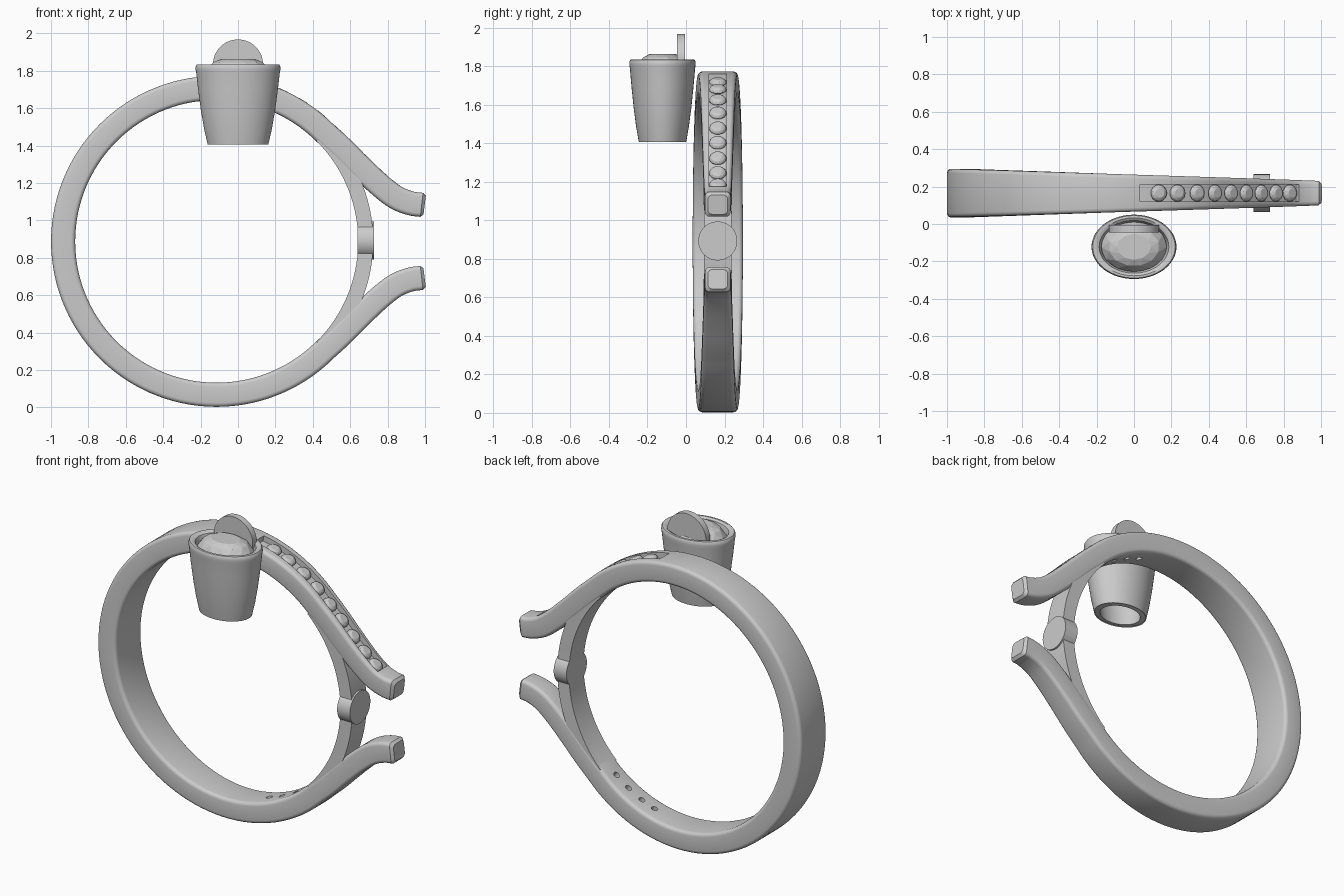
import bpy, bmesh, math
from mathutils import Vector, Matrix

if "Cube" in bpy.data.objects:
    bpy.data.objects.remove(bpy.data.objects["Cube"])

CX, CZ, CY = -0.115, 0.8875, 0.165      # ring centre
R_MID, HALF = 0.82, 0.0645              # band mid radius, half thickness


def finish(name, bm, smooth=True):
    bmesh.ops.recalc_face_normals(bm, faces=bm.faces[:])
    me = bpy.data.meshes.new(name)
    bm.to_mesh(me)
    bm.free()
    ob = bpy.data.objects.new(name, me)
    bpy.context.collection.objects.link(ob)
    if smooth:
        smooth_obj(ob)
    return ob


def smooth_obj(ob):
    bpy.ops.object.select_all(action='DESELECT')
    bpy.context.view_layer.objects.active = ob
    ob.select_set(True)
    bpy.ops.object.shade_smooth_by_angle(angle=math.radians(35))


def skin(bm, rings, caps=True, loop=False):
    rows = [[bm.verts.new(p) for p in r] for r in rings]
    pairs = list(zip(rows, rows[1:])) + ([(rows[-1], rows[0])] if loop else [])
    for a, b in pairs:
        for i in range(len(a)):
            j = (i + 1) % len(a)
            bm.faces.new((a[i], a[j], b[j], b[i]))
    if caps:
        bm.faces.new(rows[0])
        bm.faces.new(rows[-1])


def normal_at(path, i):
    a, b = path[max(i - 1, 0)], path[min(i + 1, len(path) - 1)]
    t = (b - a).normalized()
    return Vector((t.y, -t.x))


def sweep(name, path, n0, n1, width, bevel=0.0, inset=0.0, smooth=True):
    """Rounded-rectangle section along an xz path; width depends on x."""
    rings = []
    for i, p in enumerate(path):
        n = normal_at(path, i)
        e = inset if i in (0, len(path) - 1) else 0
        w, lo, hi = width(p.x) / 2 - e, n0 + e, n1 - e
        ring = []
        for k, (sn, sy) in enumerate(((1, 1), (0, 1), (0, -1), (1, -1))):
            cn = hi - bevel if sn else lo + bevel
            for s in range(5 if bevel else 1):
                ang = math.pi / 2 * (k + s / 4)
                q = p + n * (cn + bevel * math.cos(ang))
                ring.append((q.x, CY + sy * (w - bevel) + bevel * math.sin(ang), q.y))
        rings.append(ring)
    bm = bmesh.new()
    skin(bm, rings)
    return finish(name, bm, smooth)


def arc_pt(deg, r):
    a = math.radians(deg)
    return Vector((CX + r * math.cos(a), CZ + r * math.sin(a)))


def band_width(x):
    return 0.1975 - 0.0675 * x


# Centre line: flared tip, then circle, mirrored below
ctrl = [Vector(p) for p in ((1.06, 1.075), (0.982, 1.083), (0.92, 1.092), (0.84, 1.125),
                            (0.75, 1.195), (0.65, 1.29), (0.55, 1.39))]
ctrl += [arc_pt(45, R_MID), arc_pt(50, R_MID)]
half = [Vector((0.998, 1.081))]
for p0, p1, p2, p3 in zip(ctrl, ctrl[1:], ctrl[2:], ctrl[3:]):
    for s in range(5):
        t = s / 5
        half.append(0.5 * (2 * p1 + (p2 - p0) * t + (2 * p0 - 5 * p1 + 4 * p2 - p3) * t * t
                           + (3 * p1 - p0 - 3 * p2 + p3) * t ** 3))
half += [arc_pt(d, R_MID) for d in range(45, 181, 3)]
path = half + [Vector((p.x, 2 * CZ - p.y)) for p in reversed(half[:-1])]
band = sweep("ring_band", path, -HALF, HALF, band_width, 0.022, 0.014)


def on_arm(x):
    """Point and outward normal on the upper arm centre line."""
    for i in range(len(half) - 1):
        a, b = half[i], half[i + 1]
        if b.x <= x <= a.x:
            t = (a.x - x) / (a.x - b.x)
            return a.lerp(b, t), normal_at(half, i).lerp(normal_at(half, i + 1), t).normalized()


# Cutters: stone channel and blind holes on the inside of the band
channel = [on_arm(0.85 - 0.83 * i / 40)[0] for i in range(41)]
cutters = [sweep("channel_cutter", channel, HALF - 0.035, HALF + 0.05,
                 lambda x: 0.092, smooth=False)]
stone_x = (0.12, 0.215, 0.315, 0.405, 0.49, 0.57, 0.65, 0.73, 0.807)
bm = bmesh.new()
for x in stone_x[:4]:
    p, n = on_arm(x)
    q = p - n * HALF
    for s in (1, -1):
        d = Vector((n.x, 0, s * n.y))
        m = (Matrix.Translation((q.x, CY, CZ + s * (q.y - CZ)))
             @ d.to_track_quat('Z', 'Y').to_matrix().to_4x4())
        bmesh.ops.create_cone(bm, cap_ends=True, segments=16, radius1=0.019,
                              radius2=0.019, depth=0.08, matrix=m)
cutters.append(finish("hole_cutter", bm, False))
bpy.context.view_layer.objects.active = band
for c in cutters:
    mod = band.modifiers.new("cut", 'BOOLEAN')
    mod.operation, mod.solver, mod.object = 'DIFFERENCE', 'EXACT', c
    bpy.ops.object.modifier_apply(modifier=mod.name)
for c in cutters:
    bpy.data.objects.remove(c)
smooth_obj(band)

# Inner bridge closing the ring behind the open tips, with its round pad
sweep("inner_bridge", [arc_pt(d, R_MID) for d in range(-45, 46, 3)], -0.0625, 0.018,
      lambda x: band_width(x) - 0.006)


def disc(name, loc, r, depth, rot):
    bm = bmesh.new()
    bmesh.ops.create_cone(bm, cap_ends=True, segments=64, radius1=r, radius2=r, depth=depth,
                          matrix=Matrix.Translation(loc) @ Matrix.Rotation(math.pi / 2, 4, rot))
    return bm


finish("bridge_pad", disc("pad", (0.684, CY, CZ + 0.005), 0.101, 0.088, 'Y'))


def gem(name, levels, sides, ax, ay, m):
    """Faceted stone: hull of staggered rings (scale, z)."""
    bm = bmesh.new()
    for k, (s, z) in enumerate(levels):
        for i in range(sides):
            a = 2 * math.pi * (i + 0.5 * (k % 2)) / sides
            bm.verts.new(m @ Vector((ax * s * math.cos(a), ay * s * math.sin(a), z)))
    bmesh.ops.convex_hull(bm, input=bm.verts[:])
    loose = [v for v in bm.verts if not v.link_faces]
    bmesh.ops.delete(bm, geom=loose, context='VERTS')
    return finish(name, bm, False)


# Row of small stones in the channel
for i, x in enumerate(stone_x):
    p, n = on_arm(x)
    q = p + n * (HALF - 0.018)
    m = (Matrix.Translation((q.x, CY, q.y))
         @ Vector((n.x, 0, n.y)).to_track_quat('Z', 'Y').to_matrix().to_4x4())
    gem(f"small_stone_{i + 1}", ((0.55, 0.019), (0.85, 0.011), (1, 0), (1, -0.006), (0.1, -0.03)),
        12, 0.045, 0.045, m)

# Oval cup setting, hollow and open below
A, B, GY = 0.227, 0.172, -0.122
profile = ((0.70, 1.41), (0.715, 1.406), (0.80, 1.49), (0.875, 1.59), (0.94, 1.70), (0.985, 1.79),
           (1.0, 1.808), (0.995, 1.824), (0.97, 1.833), (0.90, 1.834), (0.82, 1.825),
           (0.765, 1.79), (0.73, 1.62), (0.56, 1.43), (0.55, 1.406))
bm = bmesh.new()
skin(bm, [[(A * s * math.cos(t), GY + B * s * math.sin(t), z)
           for t in (2 * math.pi * i / 64 for i in range(64))] for s, z in profile],
     caps=False, loop=True)
finish("cup_setting", bm)

# Oval centre stone
gem("centre_stone", ((0.40, 1.862), (0.60, 1.845), (0.77, 1.80), (0.77, 1.785), (0.4, 1.66),
                     (0.03, 1.58)), 12, A, B, Matrix.Translation((0, GY, 0)))

# Upright half disc standing on the cup
bm = disc("half", (0, -0.026, 1.833), 0.134, 0.04, 'X')
cut = bmesh.ops.bisect_plane(bm, geom=bm.verts[:] + bm.edges[:] + bm.faces[:],
                             plane_co=(0, 0, 1.795), plane_no=(0, 0, -1), clear_outer=True)
bmesh.ops.holes_fill(bm, edges=[e for e in bm.edges if e.is_boundary])
finish("upright_half_disc", bm)
